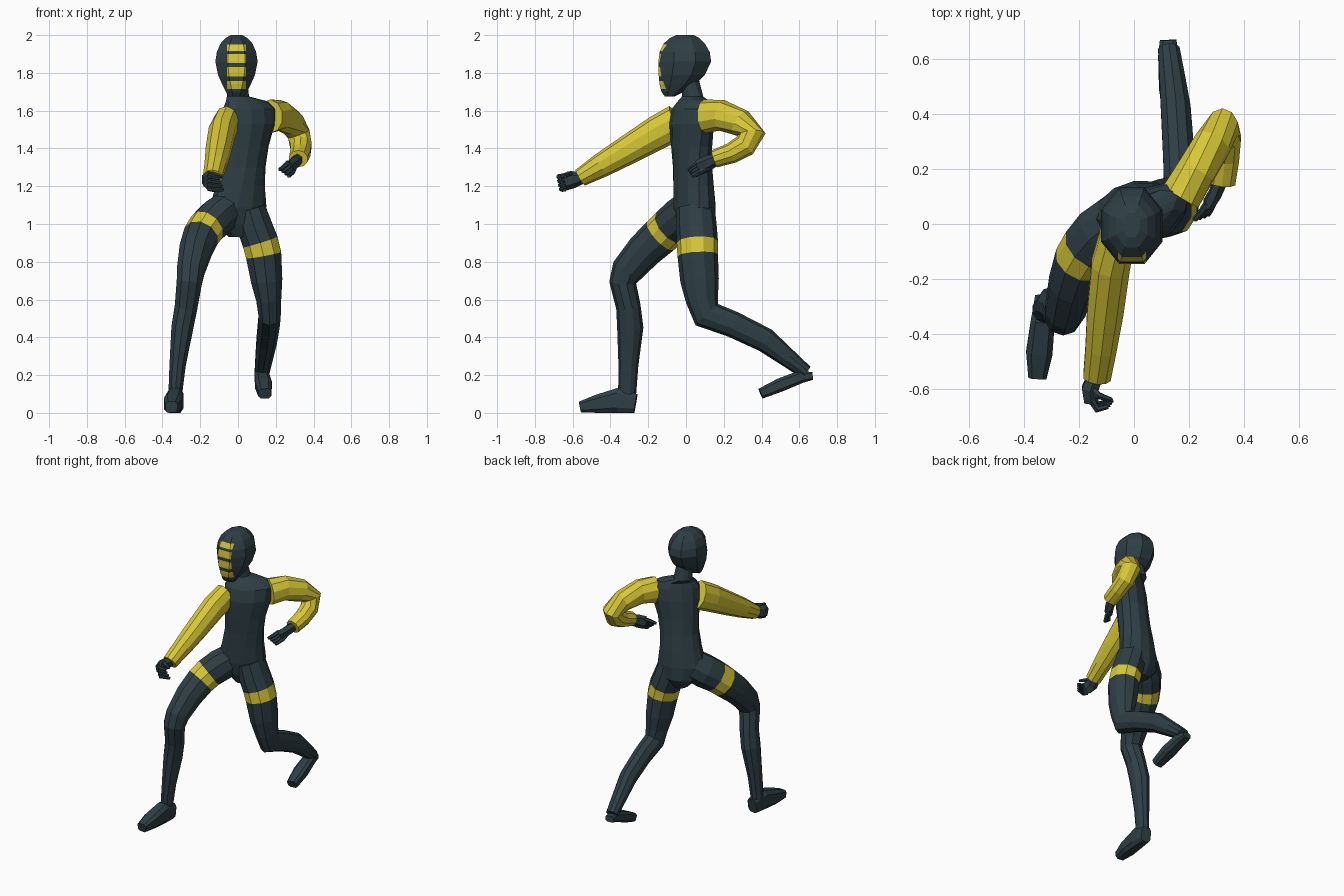
import bpy, bmesh, math
from mathutils import Vector

def material(name, rgb):
    m = bpy.data.materials.new(name)
    m.diffuse_color = (*rgb, 1)
    return m

DARK = material("dark slate", (0.028, 0.050, 0.061))
YELLOW = material("yellow", (0.69, 0.58, 0.038))

def polygon(n, power=1.0):
    """Unit ring with flat sides on the axes; power below 1 makes it boxier."""
    k = 1 / math.cos(math.pi / n) ** power
    out = []
    for i in range(n):
        a = 2 * math.pi * (i + 0.5) / n
        c, s = math.cos(a), math.sin(a)
        out.append((k * math.copysign(abs(c) ** power, c), k * math.copysign(abs(s) ** power, s)))
    return out

def skin(name, rings, mats, band=None):
    """Join rings of points into a closed skin; segment 'band' gets material 1."""
    bm = bmesh.new()
    vs = [[bm.verts.new(p) for p in r] for r in rings]
    n = len(vs[0])
    for j in range(len(vs) - 1):
        for i in range(n):
            f = bm.faces.new((vs[j][i], vs[j][(i + 1) % n], vs[j + 1][(i + 1) % n], vs[j + 1][i]))
            f.material_index = 1 if j == band else 0
    bm.faces.new(vs[0])
    bm.faces.new(vs[-1])
    bmesh.ops.recalc_face_normals(bm, faces=bm.faces[:])
    me = bpy.data.meshes.new(name)
    bm.to_mesh(me)
    bm.free()
    for m in mats:
        me.materials.append(m)
    ob = bpy.data.objects.new(name, me)
    bpy.context.collection.objects.link(ob)
    return ob

def tube(name, pts, mats=(DARK,), n=10, power=1.0, band=None, side=(1, 0, 0)):
    """Limb through (x, y, z, radius sideways, radius across)."""
    c = [Vector(p[:3]) for p in pts]
    rings = []
    for i, p in enumerate(pts):
        t = Vector()
        if i > 0:
            t += (c[i] - c[i - 1]).normalized()
        if i < len(c) - 1:
            t += (c[i + 1] - c[i]).normalized()
        t.normalize()
        s = Vector(side)
        s = (s - t * s.dot(t)).normalized()
        o = t.cross(s)
        rings.append([c[i] + s * u * p[3] + o * v * p[4] for u, v in polygon(n, power)])
    return skin(name, rings, mats, band)

# Torso and neck: stacked rings that twist from hips to shoulders
torso = [  # z, centre x, centre y, half width, half depth, twist
    (0.93, 0.005, 0.05, 0.05, 0.06, 15), (1.00, 0.0, 0.055, 0.12, 0.095, 18),
    (1.09, 0.0, 0.045, 0.15, 0.105, 20), (1.20, 0.012, 0.04, 0.13, 0.102, 24),
    (1.30, 0.025, 0.035, 0.122, 0.097, 27), (1.41, 0.037, 0.03, 0.13, 0.095, 31),
    (1.53, 0.055, 0.03, 0.15, 0.095, 33), (1.61, 0.06, 0.035, 0.152, 0.08, 33),
    (1.65, 0.045, 0.04, 0.12, 0.058, 33), (1.675, 0.0, 0.035, 0.058, 0.055, 25),
    (1.77, -0.005, 0.02, 0.05, 0.045, 10)]
rings = []
for z, cx, cy, w, d, deg in torso:
    a = math.radians(deg)
    rings.append([(cx + u * w * math.cos(a) - v * d * math.sin(a),
                   cy + u * w * math.sin(a) + v * d * math.cos(a), z) for u, v in polygon(12)])
skin("torso", rings, (DARK,))

# Hooded head: rings given by z, half width, front y, back y
profile = [(1.675, 0.042, -0.112, -0.06), (1.70, 0.056, -0.13, -0.01), (1.74, 0.076, -0.14, 0.05),
           (1.79, 0.098, -0.145, 0.10), (1.86, 0.112, -0.146, 0.133), (1.91, 0.104, -0.14, 0.126),
           (1.955, 0.085, -0.118, 0.10), (1.985, 0.058, -0.085, 0.07), (2.0, 0.03, -0.05, 0.04)]
head = skin("head", [[(-0.008 + u * w, (f + b) / 2 + v * (b - f) / 2, z) for u, v in polygon(8)]
                     for z, w, f, b in profile], (DARK, YELLOW))
# Face stripes: cut the head along stripe edges and colour the front faces between
stripes = [(1.715, 1.757), (1.78, 1.83), (1.852, 1.90), (1.917, 1.95)]
bm = bmesh.new()
bm.from_mesh(head.data)
cuts = [((0, 0, z), (0, 0, 1)) for s in stripes for z in s] + [((x, 0, 0), (1, 0, 0)) for x in (-0.058, 0.043)]
for co, no in cuts:
    bmesh.ops.bisect_plane(bm, geom=bm.verts[:] + bm.edges[:] + bm.faces[:], plane_co=co, plane_no=no)
for f in bm.faces:
    c = f.calc_center_median()
    if f.normal.y < -0.3 and c.y < 0 and -0.058 < c.x < 0.043 and any(a < c.z < b for a, b in stripes):
        f.material_index = 1
bm.to_mesh(head.data)
bm.free()

# Sleeves
tube("right_sleeve", [(-0.06, -0.045, 1.54, 0.065, 0.09), (-0.085, -0.15, 1.485, 0.07, 0.086),
                      (-0.105, -0.32, 1.385, 0.066, 0.073), (-0.12, -0.45, 1.31, 0.057, 0.062),
                      (-0.135, -0.56, 1.245, 0.05, 0.046)], (YELLOW,))
tube("left_sleeve", [(0.17, 0.10, 1.57, 0.075, 0.085), (0.225, 0.19, 1.575, 0.07, 0.078),
                     (0.285, 0.29, 1.535, 0.066, 0.07), (0.322, 0.35, 1.475, 0.06, 0.068),
                     (0.333, 0.31, 1.415, 0.056, 0.06), (0.33, 0.24, 1.375, 0.053, 0.052),
                     (0.32, 0.15, 1.345, 0.049, 0.045)], (YELLOW,))

# Legs with a yellow band round each thigh
tube("right_leg", [(-0.06, 0.02, 1.075, 0.09, 0.10), (-0.115, -0.03, 1.03, 0.10, 0.105),
                   (-0.165, -0.087, 0.983, 0.096, 0.10), (-0.196, -0.135, 0.937, 0.092, 0.098),
                   (-0.225, -0.22, 0.86, 0.085, 0.092), (-0.25, -0.31, 0.755, 0.073, 0.082),
                   (-0.258, -0.335, 0.69, 0.067, 0.068), (-0.275, -0.305, 0.56, 0.06, 0.062),
                   (-0.295, -0.295, 0.45, 0.058, 0.066), (-0.32, -0.305, 0.25, 0.043, 0.05),
                   (-0.333, -0.312, 0.09, 0.036, 0.045)], (DARK, YELLOW), band=2)
tube("left_leg", [(0.06, 0.05, 1.08, 0.085, 0.098), (0.09, 0.055, 0.98, 0.093, 0.103),
                  (0.118, 0.06, 0.905, 0.095, 0.104), (0.136, 0.062, 0.835, 0.094, 0.102),
                  (0.152, 0.072, 0.70, 0.083, 0.097), (0.163, 0.085, 0.60, 0.066, 0.082),
                  (0.168, 0.11, 0.52, 0.058, 0.078), (0.163, 0.25, 0.468, 0.057, 0.066),
                  (0.152, 0.42, 0.385, 0.054, 0.062), (0.138, 0.54, 0.29, 0.046, 0.047),
                  (0.127, 0.635, 0.215, 0.039, 0.036)], (DARK, YELLOW), band=2)

# Feet: boxy wedges, the left one raised on its toes
tube("right_foot", [(-0.325, -0.267, 0.05, 0.035, 0.05), (-0.333, -0.36, 0.066, 0.044, 0.066),
                    (-0.345, -0.47, 0.048, 0.048, 0.048), (-0.352, -0.56, 0.031, 0.033, 0.029)],
     n=8, power=0.6)
tube("left_foot", [(0.124, 0.67, 0.195, 0.03, 0.02), (0.126, 0.61, 0.192, 0.038, 0.034),
                   (0.135, 0.50, 0.148, 0.044, 0.036), (0.142, 0.395, 0.102, 0.034, 0.028)],
     n=8, power=0.6)

# Hands: a palm, four bent fingers and a thumb
def hand(name, palm, fingers):
    tube(name + "_palm", palm, n=6)
    for i, path in enumerate(fingers):
        tube(f"{name}_finger_{i + 1}", [(*p, r, r) for p, r in zip(path, (0.013, 0.012, 0.008))],
             n=6, side=(0.2, 0.3, 1))

hand("right_hand", [(-0.14, -0.55, 1.245, 0.028, 0.028), (-0.16, -0.60, 1.235, 0.03, 0.04),
                    (-0.155, -0.645, 1.222, 0.026, 0.04)],
     [[(-0.155, -0.64, 1.255 - 0.022 * i), (-0.135, -0.675 + 0.005 * i, 1.25 - 0.022 * i),
       (-0.095 + 0.006 * i, -0.665 + 0.008 * i, 1.24 - 0.02 * i)] for i in range(4)]
     + [[(-0.165, -0.59, 1.255), (-0.13, -0.625, 1.265), (-0.085, -0.64, 1.25)]])
hand("left_hand", [(0.318, 0.165, 1.345, 0.025, 0.028), (0.295, 0.11, 1.32, 0.022, 0.036),
                   (0.27, 0.07, 1.30, 0.02, 0.036)],
     [[(0.268 + 0.006 * i, 0.075, 1.325 - 0.016 * i), (0.248 + 0.008 * i, 0.045, 1.307 - 0.016 * i),
       (0.22 + 0.016 * i, 0.015 + 0.005 * i, 1.287 - 0.011 * i)] for i in range(4)]
     + [[(0.298, 0.115, 1.30), (0.29, 0.08, 1.275), (0.272, 0.05, 1.256)]])
